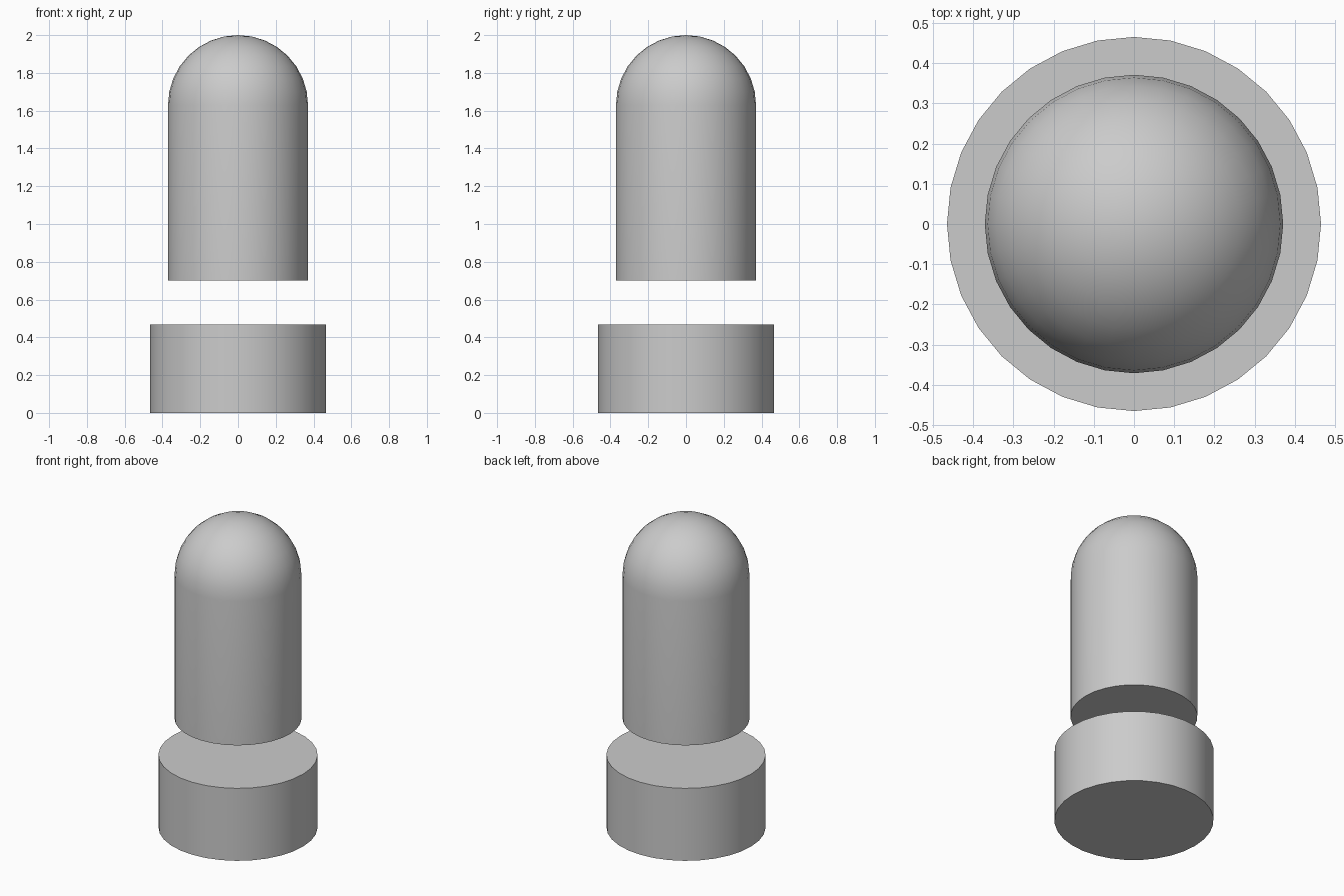
import bpy
import bmesh
from math import sin, cos, pi, radians

if "Cube" in bpy.data.objects:
    bpy.data.objects.remove(bpy.data.objects["Cube"])

SIDES = 32


def lathe(name, profile):
    """Revolve (radius, z) points around z; radius 0 makes a pole, open ends are capped."""
    bm = bmesh.new()
    rings = []
    for r, z in profile:
        if r < 1e-6:
            rings.append([bm.verts.new((0, 0, z))] * SIDES)
        else:
            rings.append([bm.verts.new((r * cos(2 * pi * i / SIDES),
                                        r * sin(2 * pi * i / SIDES), z))
                          for i in range(SIDES)])
    for low, high in zip(rings, rings[1:]):
        for i in range(SIDES):
            j = (i + 1) % SIDES
            corners = [low[i], low[j], high[j], high[i]]
            bm.faces.new(list(dict.fromkeys(corners)))
    bm.faces.new(rings[0][::-1])
    if profile[-1][0] > 1e-6:
        bm.faces.new(rings[-1])
    bmesh.ops.recalc_face_normals(bm, faces=bm.faces[:])

    mesh = bpy.data.meshes.new(name)
    bm.to_mesh(mesh)
    bm.free()
    obj = bpy.data.objects.new(name, mesh)
    bpy.context.collection.objects.link(obj)
    bpy.ops.object.select_all(action='DESELECT')
    obj.select_set(True)
    bpy.context.view_layer.objects.active = obj
    bpy.ops.object.shade_smooth_by_angle(angle=radians(30))
    return obj


# Base: short, wide cylinder
lathe("base", [(0.465, 0.0), (0.465, 0.467)])

# Floating post: straight body with a hemispherical top
R, SHOULDER, STEPS = 0.371, 1.629, 8
dome = [(R * cos(pi / 2 * k / STEPS), SHOULDER + R * sin(pi / 2 * k / STEPS))
        for k in range(STEPS + 1)]
lathe("domed_post", [(R, 0.70)] + dome)
